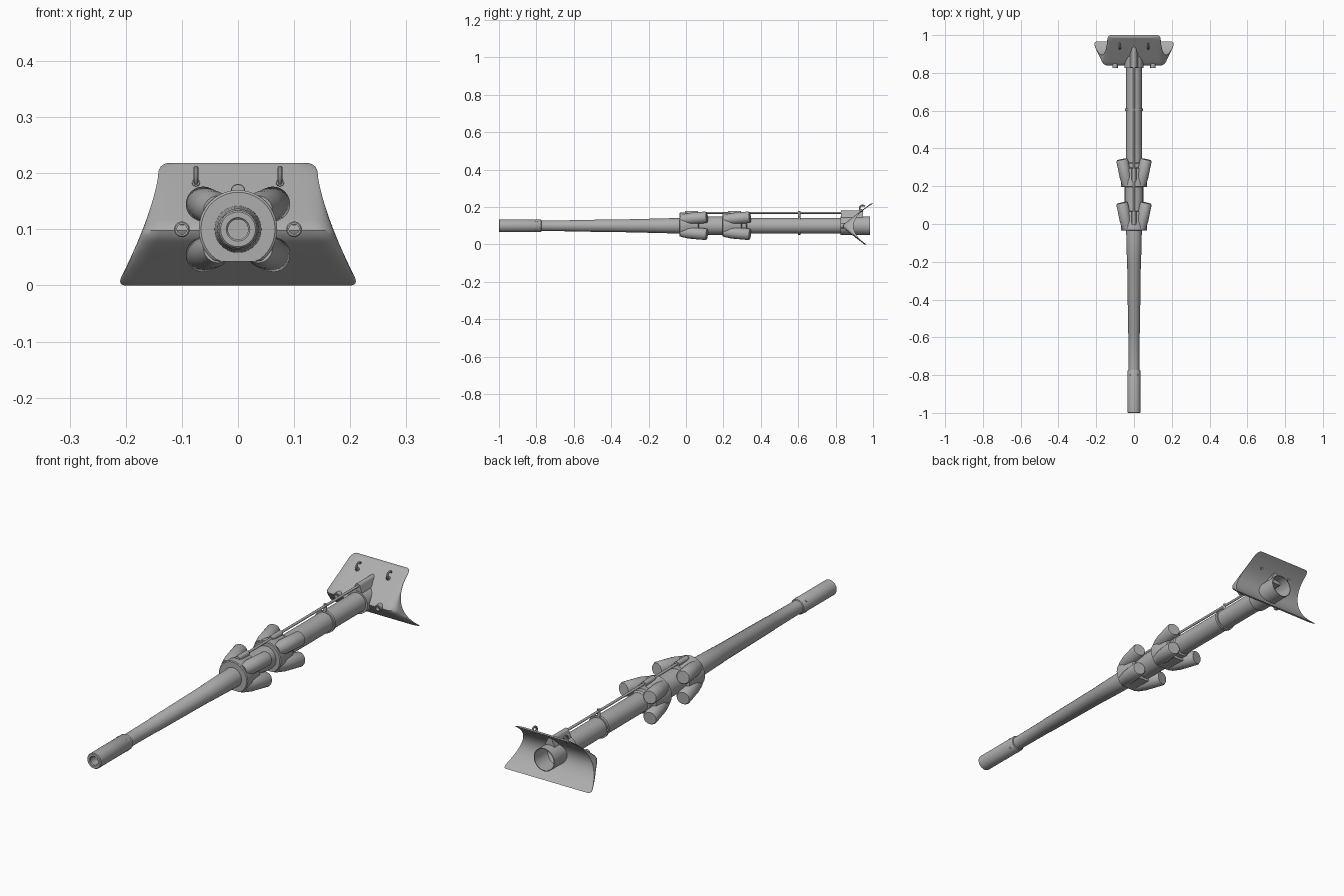
import bpy, bmesh, math
from mathutils import Vector

if "Cube" in bpy.data.objects:
    bpy.data.objects.remove(bpy.data.objects["Cube"])

AXIS = 0.1  # height of the barrel axis
steel = bpy.data.materials.new("grey steel")
steel.diffuse_color = (0.42, 0.42, 0.42, 1)
steel.use_nodes = True
steel.node_tree.nodes["Principled BSDF"].inputs["Base Color"].default_value = steel.diffuse_color


def finish(name, bm, angle=35):
    bmesh.ops.recalc_face_normals(bm, faces=bm.faces)
    me = bpy.data.meshes.new(name)
    bm.to_mesh(me)
    bm.free()
    ob = bpy.data.objects.new(name, me)
    bpy.context.collection.objects.link(ob)
    me.materials.append(steel)
    bpy.ops.object.select_all(action='DESELECT')
    ob.select_set(True)
    bpy.context.view_layer.objects.active = ob
    bpy.ops.object.shade_smooth_by_angle(angle=math.radians(angle))
    return ob


def loft(name, rings, closed=False, caps=True):
    """Skin a list of equal-length point rings."""
    bm = bmesh.new()
    vr = [[bm.verts.new(p) for p in r] for r in rings]
    n = len(vr[0])
    pairs = list(zip(vr, vr[1:])) + ([(vr[-1], vr[0])] if closed else [])
    for a, b in pairs:
        for i in range(n):
            j = (i + 1) % n
            bm.faces.new((a[i], a[j], b[j], b[i]))
    if caps and not closed:
        bm.faces.new(vr[0])
        bm.faces.new(vr[-1])
    return finish(name, bm)


def lathe(name, profile, n=40, x=0, floor=1.0):
    """Turn (y, radius) points around the barrel axis; floor clips the bottom flat."""
    rings = [[(x + r * math.cos(2 * math.pi * i / n), y,
               AXIS + max(-floor, r * math.sin(2 * math.pi * i / n)))
              for i in range(n)] for y, r in profile]
    return loft(name, rings)


def tube(name, path, radii, n=20):
    """Round bar following a path of points."""
    pts = [Vector(p) for p in path]
    rings = []
    for i, p in enumerate(pts):
        d = (pts[min(i + 1, len(pts) - 1)] - pts[max(i - 1, 0)]).normalized()
        u = d.cross(Vector((1, 0, 0)) if abs(d.x) < 0.9 else Vector((0, 0, 1))).normalized()
        v = d.cross(u)
        rings.append([p + radii[i] * (u * math.cos(t) + v * math.sin(t))
                      for t in (2 * math.pi * k / n for k in range(n))])
    return loft(name, rings)


# Barrel with a thicker hollow muzzle and stepped taper
lathe("barrel", [(-0.93, 0.018), (-0.997, 0.018), (-1.0, 0.021), (-1.0, 0.031),
                 (-0.997, 0.034), (-0.778, 0.034), (-0.774, 0.032), (-0.772, 0.028),
                 (-0.58, 0.030), (-0.578, 0.031), (-0.22, 0.036), (-0.218, 0.037),
                 (-0.06, 0.041), (-0.02, 0.042)])
# Small drilled seats behind the muzzle
for a in range(4):
    t = math.pi / 4 + a * math.pi / 2
    c, s = math.cos(t), math.sin(t)
    tube("muzzle_pin", [(c * 0.03, -0.8, AXIS + s * 0.03), (c * 0.035, -0.8, AXIS + s * 0.035)],
         [0.006, 0.006], 10)

# Recoil sleeve
lathe("sleeve", [(-0.035, 0.042), (-0.035, 0.049), (0.2, 0.049), (0.32, 0.049),
                 (0.325, 0.042), (0.86, 0.042)])
# Clamp band halfway along the sleeve
lathe("sleeve_band", [(0.599, 0.04), (0.599, 0.048), (0.611, 0.048), (0.611, 0.04)])
tube("band_tab", [(0, 0.605, 0.14), (0, 0.605, 0.178)], [0.007, 0.007], 12)

# Two collars, each with four flared lugs
for y0 in (-0.035, 0.195):
    lathe("collar", [(y0, 0.045), (y0, 0.066), (y0 + 0.003, 0.070), (y0 + 0.035, 0.070),
                     (y0 + 0.05, 0.066), (y0 + 0.1, 0.062), (y0 + 0.105, 0.045)], floor=0.057)
    for sx in (-1, 1):
        for sz in (-1, 1):
            a = Vector((sx * 0.036, y0 + 0.012, AXIS + sz * 0.034))
            b = Vector((sx * 0.064, y0 + 0.147, AXIS + sz * 0.046))
            tube("lug", [a, a.lerp(b, 0.3), a.lerp(b, 0.95), b],
                 [0.026, 0.031, 0.031, 0.027], 24)
    tube("rod_guide", [(0, y0 + 0.03, 0.168), (0, y0 + 0.1, 0.168)], [0.012, 0.012], 16)

# Long control rod above the sleeve
tube("control_rod", [(0, 0.05, 0.169), (0, 0.9, 0.169)], [0.0055, 0.0055], 12)

# Wedge-nosed shield: hollow curved back, flared lower corners
TOP = 0.218


def front_y(z):
    return 0.826 + math.hypot((z - 0.097) * 1.32, 0.012)


def half_width(z):
    w = 0.142 + 0.066 * (max(0, 0.2 - z) / 0.185) ** 1.4
    for edge, r in ((z, 0.014), (TOP - z, 0.018)):
        if edge < r:
            w -= r - math.sqrt(r * r - (r - edge) ** 2)
    return w


levels = [0, 0.0015, 0.004, 0.008, 0.014] + [0.014 + 0.0093 * i for i in range(1, 20)]
levels += [0.2, 0.206, 0.211, 0.2145, 0.217, TOP]
rows = []
for z in levels:
    f, w = front_y(z), half_width(z)
    b = max(0.895 + 7.3 * (z - 0.098) ** 2, f + 0.008)
    d = min(0.034, (b - f) * 0.7)
    side = [(w, b)] + [(w - 0.034 * (1 - math.cos(t)), f + d * (1 - math.sin(t)))
                       for t in (math.pi / 2 * k / 6 for k in range(7))]
    rows.append([(x, y, z) for x, y in side] + [(-x, y, z) for x, y in reversed(side)])
loft("shield", rows)

# Neck where the sleeve enters, with a roof ridge for the rod
lathe("shield_neck", [(0.826, 0.04), (0.826, 0.050), (0.89, 0.050)])
arch = [(-0.026, 0.13), (-0.02, 0.155)]
arch += [(0.013 * math.cos(t), 0.168 + 0.013 * math.sin(t))
         for t in (math.pi * (1 - k / 8) for k in range(9))]
arch += [(0.02, 0.155), (0.026, 0.13)]
loft("rod_ridge", [[(x, y, z) for x, z in arch] for y in (0.828, 0.945)])

# Open breech tube behind the shield
lathe("breech_tube", [(0.88, 0.050), (0.985, 0.050), (0.985, 0.047), (0.895, 0.047)])

for sx in (-1, 1):
    # Sight and gun ports beside the sleeve
    lathe("port", [(0.85, 0.014), (0.827, 0.014), (0.825, 0.012), (0.825, 0.009), (0.845, 0.009)],
          20, x=sx * 0.1)
    # Lifting hooks on the upper slope
    arc = [(sx * 0.075, 0.944 + 0.016 * math.cos(t), 0.193 + 0.016 * math.sin(t))
           for t in (math.radians(40 + 20 * k) for k in range(12))]
    tube("lifting_hook", arc, [0.0045] * 12, 10)
    tube("hook_base", [(sx * 0.075, 0.93, 0.184), (sx * 0.075, 0.945, 0.180)], [0.007, 0.007], 12)
